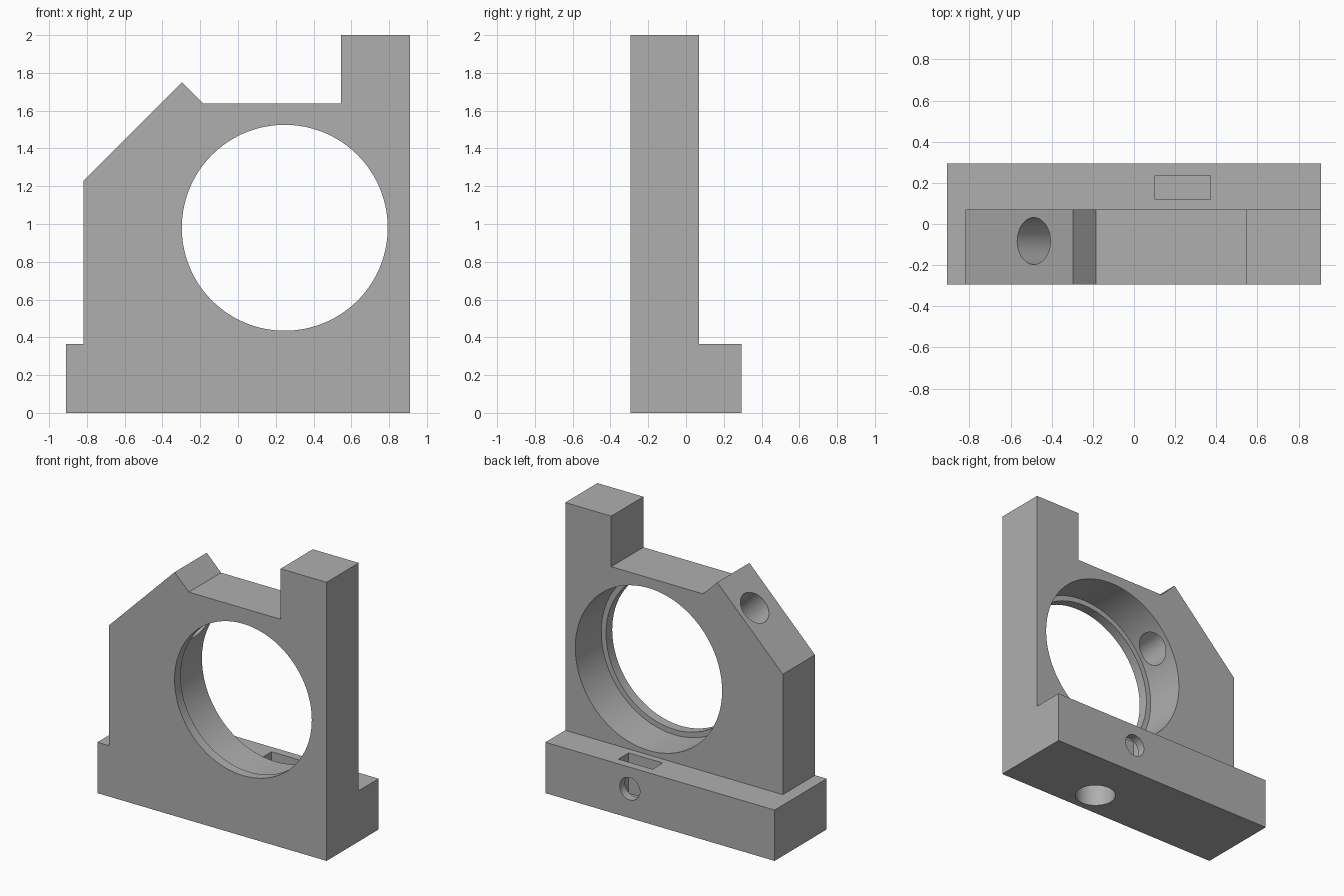
import bpy, bmesh, math
from mathutils import Vector

if "Cube" in bpy.data.objects:
    bpy.data.objects.remove(bpy.data.objects["Cube"], do_unlink=True)

grey = bpy.data.materials.new("plain grey")
grey.use_nodes = True
GREY = (0.43, 0.43, 0.43, 1)
grey.diffuse_color = GREY
grey.node_tree.nodes["Principled BSDF"].inputs["Base Color"].default_value = GREY

FRONT, STEP, BACK = -0.295, 0.07, 0.295
BASE_TOP = 0.365


def finish(name, bm):
    bmesh.ops.recalc_face_normals(bm, faces=bm.faces)
    mesh = bpy.data.meshes.new(name)
    bm.to_mesh(mesh)
    bm.free()
    mesh.materials.append(grey)
    obj = bpy.data.objects.new(name, mesh)
    bpy.context.collection.objects.link(obj)
    return obj


def prism(name, profile, y0, y1):
    """Extrude an x-z outline along y."""
    bm = bmesh.new()
    face = bm.faces.new([bm.verts.new((x, y0, z)) for x, z in profile])
    ext = bmesh.ops.extrude_face_region(bm, geom=[face])
    moved = [v for v in ext["geom"] if isinstance(v, bmesh.types.BMVert)]
    bmesh.ops.translate(bm, verts=moved, vec=(0, y1 - y0, 0))
    return finish(name, bm)


def box(name, x0, x1, y0, y1, z0, z1):
    return prism(name, [(x0, z0), (x1, z0), (x1, z1), (x0, z1)], y0, y1)


def rod(name, start, end, radius, sides=64):
    """Cylinder between two points."""
    a, b = Vector(start), Vector(end)
    bm = bmesh.new()
    bmesh.ops.create_cone(bm, cap_ends=True, segments=sides, radius1=radius,
                          radius2=radius, depth=(b - a).length)
    turn = (b - a).to_track_quat("Z", "Y")
    bmesh.ops.rotate(bm, verts=bm.verts, cent=(0, 0, 0), matrix=turn.to_matrix())
    bmesh.ops.translate(bm, verts=bm.verts, vec=(a + b) / 2)
    return finish(name, bm)


def combine(target, tool, operation):
    tool.hide_render = True
    mod = target.modifiers.new(tool.name, "BOOLEAN")
    mod.operation, mod.solver, mod.object = operation, "EXACT", tool
    bpy.context.view_layer.objects.active = target
    bpy.ops.object.modifier_apply(modifier=mod.name)
    bpy.data.objects.remove(tool, do_unlink=True)


# Upright plate with tall post, saddle and chamfered shoulder
bracket = prism("bracket", [
    (-0.91, 0), (0.91, 0), (0.91, 2), (0.545, 2), (0.545, 1.637),
    (-0.184, 1.637), (-0.297, 1.75), (-0.818, 1.229),
    (-0.818, BASE_TOP), (-0.91, BASE_TOP)], FRONT, STEP)

# Ledge along the back of the foot
combine(bracket, box("ledge", -0.91, 0.91, STEP - 0.1, BACK, 0, BASE_TOP), "UNION")

# Large bore with a thin retaining lip at the front
cx, cz = 0.2475, 0.98
mid = (FRONT + STEP) / 2
cutters = [
    rod("bore", (cx, -0.5, cz), (cx, 0.5, cz), 0.545, 160),
    rod("counterbore", (cx, -0.225, cz), (cx, 0.5, cz), 0.583, 160),
    # Slanted hole square to the shoulder, opening into the bore
    rod("slanted_hole", (-0.687, -0.083, 1.76), (-0.087, -0.083, 1.16), 0.114),
    # Blind mounting hole in the underside
    rod("mounting_hole", (0.245, mid, -0.2), (0.245, mid, 0.3), 0.135),
    # Nut slot in the ledge and the clamping screw hole through it
    box("nut_slot", 0.102, 0.373, 0.118, 0.235, 0.075, 0.6),
    rod("screw_hole", (0.24, 0.5, 0.21), (0.24, mid, 0.21), 0.08, 48),
]
for cutter in cutters:
    combine(bracket, cutter, "DIFFERENCE")

# Smooth bores, crisp edges
bpy.ops.object.select_all(action="DESELECT")
bracket.select_set(True)
bpy.context.view_layer.objects.active = bracket
bpy.ops.object.shade_smooth_by_angle(angle=math.radians(30))
